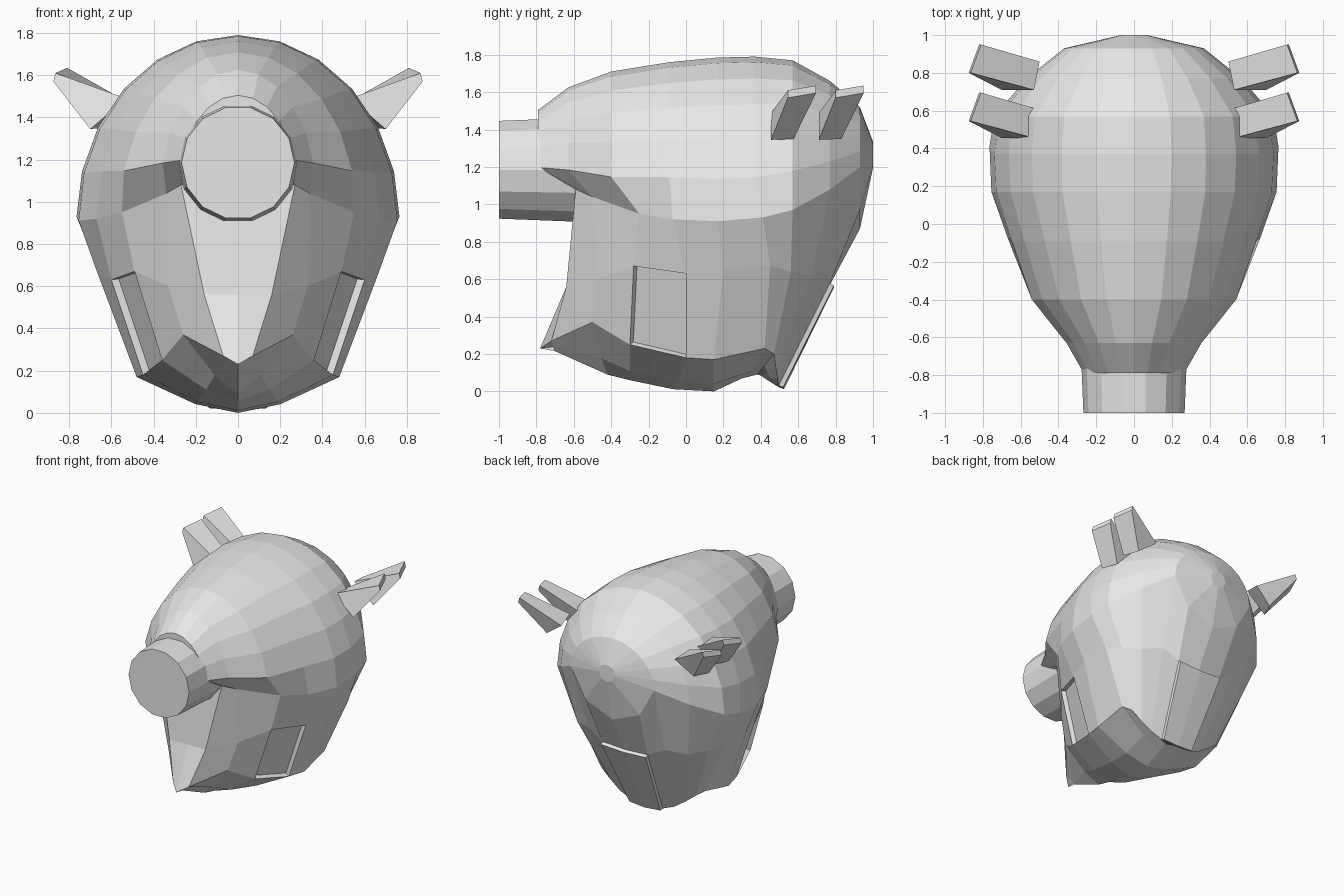
import bpy, bmesh, math
from mathutils import Vector

if "Cube" in bpy.data.objects:
    bpy.data.objects.remove(bpy.data.objects["Cube"])

grey = bpy.data.materials.new("plain grey")
grey.diffuse_color = (0.8, 0.8, 0.8, 1)
grey.use_nodes = True
grey.node_tree.nodes["Principled BSDF"].inputs["Base Color"].default_value = grey.diffuse_color


def make_object(name, bm, mirror=True):
    bmesh.ops.recalc_face_normals(bm, faces=bm.faces)
    me = bpy.data.meshes.new(name)
    bm.to_mesh(me)
    bm.free()
    me.materials.append(grey)
    ob = bpy.data.objects.new(name, me)
    bpy.context.collection.objects.link(ob)
    if mirror:
        ob.modifiers.new("mirror", 'MIRROR').merge_threshold = 0.002
    return ob


# dome stations: y, half width, top height, centre height
dome = [(-.79, .275, 1.505, 1.09), (-.63, .37, 1.625, 1.03), (-.40, .56, 1.71, .95),
        (-.09, .67, 1.76, .93), (.17, .755, 1.785, .91), (.37, .765, 1.79, .92),
        (.57, .74, 1.77, .97), (.77, .57, 1.66, 1.08), (.93, .37, 1.52, 1.2)]
# face and jaw columns: widest line, middle line, jaw edge
side = [((.27, -.59, 1.08), (.16, -.64, .56), (.07, -.72, .27)),
        ((.34, -.50, 1.04), (.33, -.47, .60), (.26, -.50, .37)),
        ((.55, -.25, .95), (.49, -.28, .67), (.36, -.30, .25)),
        ((.67, -.07, .92), (.60, .00, .63), (.45, .00, .18)),
        ((.755, .17, .91), (.665, .20, .66), (.48, .15, .17)),
        ((.765, .41, .93), (.66, .45, .67), (.47, .42, .23)),
        ((.74, .57, .97), (.59, .56, .64), (.42, .47, .20)),
        ((.57, .77, 1.08), (.49, .67, .62), (.33, .48, .13)),
        ((.37, .93, 1.2), (.34, .75, .65), (.24, .49, .07)),
        ((.24, .93, .97), (.20, .77, .58), (.14, .495, .03)),
        ((0, .93, .87), (0, .77, .57), (0, .50, .02))]
# underside centre line: y, z
keel = [(-.70, .215), (-.42, .09), (-.30, .06), (-.07, .012), (.15, 0), (.30, .07),
        (.38, .09), (.40, .085), (.42, .07), (.46, .045), (.49, .025)]

bm = bmesh.new()
V = lambda p: bm.verts.new(p)

cols = []
for i, (s, k) in enumerate(zip(side, keel)):
    top = []
    if i < len(dome):
        y, w, t, c = dome[i]
        for j in range(6):
            a = math.radians(15 * j)
            top.append(V((w * math.sin(a), y, c + (t - c) * math.cos(a))))
    low = [V(p) for p in s]
    if i < 10:
        d = Vector((0, *k))
        m = Vector(s[2]).lerp(d, .58)
        m.z -= .03 if 0 < i < 6 else 0
        low += [V(m), V(d)]
    cols.append((top, low))

# shell skin
panel, back = [], []
for i in range(10):
    (t0, l0), (t1, l1) = cols[i], cols[i + 1]
    a, b = (t0 + l0, t1 + l1) if t1 else (l0, l1)
    off = 6 if t1 else 0
    for j in range(min(len(a), len(b)) - 1):
        f = bm.faces.new((a[j], b[j], b[j + 1], a[j + 1]))
        if j == off + 1 and i == 2:
            panel.append(f)
        if j == off + 1 and i == 9:
            back.append(f)
bm.faces.new((cols[9][1][2], cols[10][1][2], cols[9][1][4], cols[9][1][3]))

# rounded back cap
ring = cols[8][0] + [cols[8][1][0], cols[9][1][0], cols[10][1][0]]
pole = V((0, 1.0, 1.265))
inner = []
for v in ring:
    d = Vector((v.co.x, 0, v.co.z - 1.22)).normalized() * .07
    inner.append(V((d.x, 1.0, 1.265 + d.z)))
for j in range(len(ring) - 1):
    bm.faces.new((ring[j], ring[j + 1], inner[j + 1], inner[j]))
    bm.faces.new((inner[j], inner[j + 1], pole))

# front rim and brow underside
top0, low0 = cols[0]
rim = V((0, -.79, 1.2))
bm.faces.new(top0 + [rim])
nose = [V((0, -.59, 1.08)), V((0, -.64, .56)), V((0, -.78, .23))]
bm.faces.new((rim, top0[5], low0[0], nose[0]))
# central face strip and chin point
for j in range(2):
    bm.faces.new((nose[j], low0[j], low0[j + 1], nose[j + 1]))
bm.faces.new((nose[2], low0[2], low0[3]))
bm.faces.new((nose[2], low0[3], low0[4]))

# sunken cheek panel and raised nape panel
bmesh.ops.recalc_face_normals(bm, faces=bm.faces)
if cols[4][1][0].link_faces[0].normal.x < 0:
    bmesh.ops.reverse_faces(bm, faces=bm.faces)
bmesh.ops.inset_region(bm, faces=panel, thickness=.006, depth=-.035, use_even_offset=True)
bmesh.ops.inset_region(bm, faces=back, thickness=.004, depth=.025,
                       use_boundary=False, use_even_offset=True)
for v in bm.verts:
    if abs(v.co.x) < .03:
        v.co.x = 0
make_object("helmet_shell", bm)

# swept fins, two on each side
for name, dy in (("rear_fin", 0), ("front_fin", -.255)):
    bm = bmesh.new()
    base = [(.50, .86, 1.46), (.53, .71, 1.49), (.70, .71, 1.345), (.65, .83, 1.35)]
    tip = [(.81, .95, 1.635), (.865, .80, 1.61), (.875, .80, 1.57), (.82, .95, 1.595)]
    b, t = ([bm.verts.new((x, y + dy, z)) for x, y, z in q] for q in (base, tip))
    bm.faces.new(b)
    bm.faces.new(t)
    for j in range(4):
        k = (j + 1) % 4
        bm.faces.new((b[j], b[k], t[k], t[j]))
    make_object(name, bm)

# round muzzle, slightly wider towards the face
bm = bmesh.new()
bmesh.ops.create_cone(bm, cap_ends=True, segments=14, radius1=.285, radius2=.268, depth=.42)
for v in bm.verts:
    x, y, z = v.co
    v.co = (y, -.79 - z, 1.185 + x)
make_object("muzzle", bm, mirror=False)
